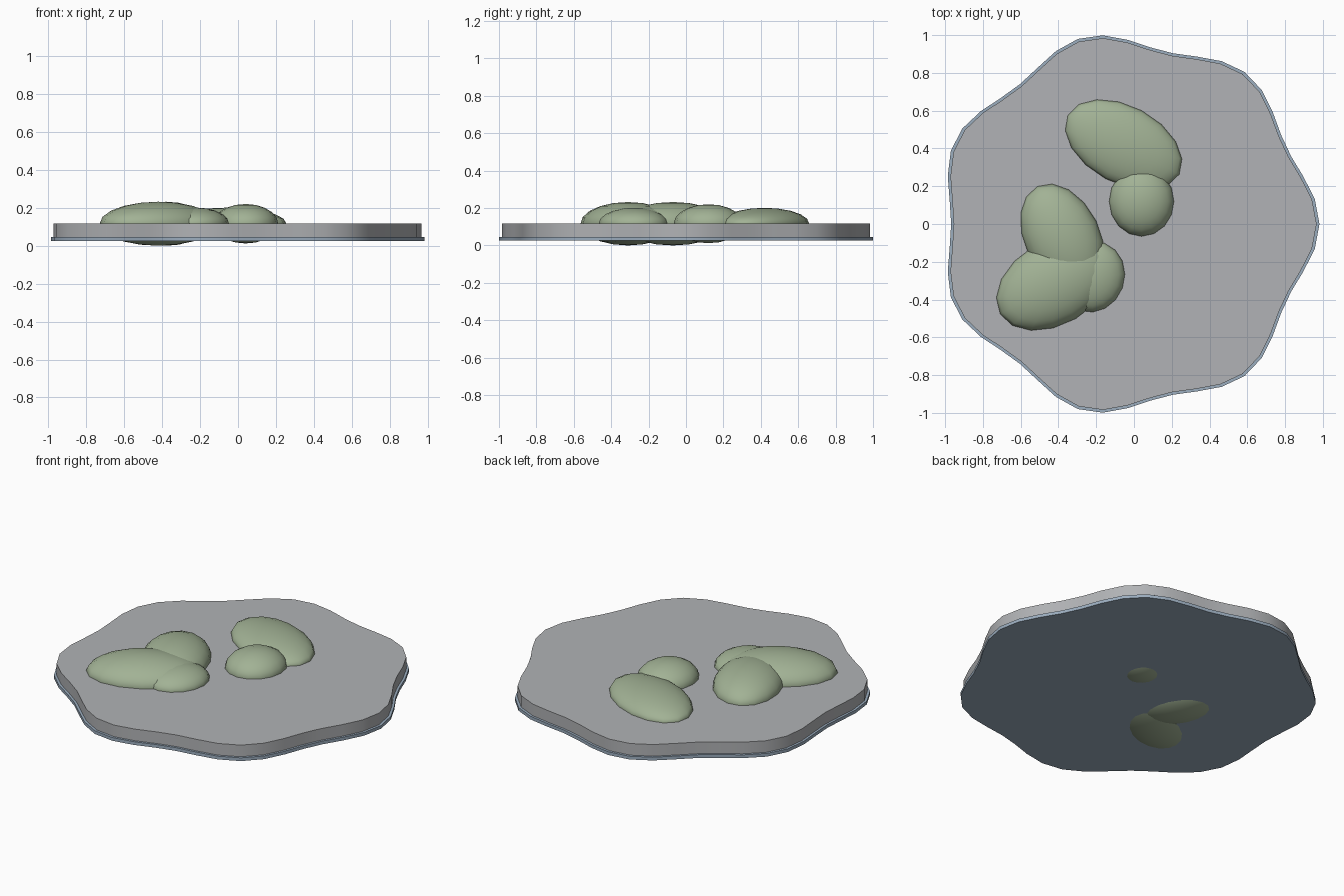
import bpy, bmesh, math

cube = bpy.data.objects.get("Cube")
if cube:
    bpy.data.objects.remove(cube, do_unlink=True)


def material(name, rgb):
    mat = bpy.data.materials.new(name)
    mat.use_nodes = True
    mat.diffuse_color = (*rgb, 1)
    bsdf = mat.node_tree.nodes["Principled BSDF"]
    bsdf.inputs["Base Color"].default_value = (*rgb, 1)
    bsdf.inputs["Roughness"].default_value = 0.8
    return mat


stone_grey = material("stone grey", (0.44, 0.45, 0.465))
rim_blue = material("pale steel blue", (0.33, 0.42, 0.52))
moss_green = material("moss green", (0.36, 0.445, 0.30))


def finish(obj, mat):
    obj.data.materials.append(mat)
    bpy.ops.object.select_all(action="DESELECT")
    obj.select_set(True)
    bpy.context.view_layer.objects.active = obj
    bpy.ops.object.shade_smooth_by_angle(angle=math.radians(30))


def wavy_slab(name, scale, low, high, mat, segments=48, lobes=7):
    """Extruded disc whose edge swells into evenly spaced lobes."""
    bm = bmesh.new()
    ring = []
    for i in range(segments):
        a = math.tau * i / segments
        r = scale * 0.975 * (1 + 0.042 * math.cos(lobes * a))
        ring.append(bm.verts.new((r * math.cos(a) - 0.034, r * math.sin(a), low)))
    base = bm.faces.new(ring)
    top = bmesh.ops.extrude_face_region(bm, geom=[base])["geom"]
    bmesh.ops.translate(bm, vec=(0, 0, high - low),
                        verts=[g for g in top if isinstance(g, bmesh.types.BMVert)])
    bmesh.ops.recalc_face_normals(bm, faces=bm.faces)
    mesh = bpy.data.meshes.new(name)
    bm.to_mesh(mesh)
    bm.free()
    obj = bpy.data.objects.new(name, mesh)
    bpy.context.collection.objects.link(obj)
    finish(obj, mat)


# Ground slab on a slightly wider thin rim
wavy_slab("rim", 1.0, 0.026, 0.046, rim_blue)
wavy_slab("ground_slab", 0.985, 0.044, 0.118, stone_grey)


def mound(name, x, y, size, angle):
    bpy.ops.mesh.primitive_uv_sphere_add(segments=16, ring_count=10, radius=1,
                                         location=(x, y, 0.116),
                                         rotation=(0, 0, math.radians(angle)))
    obj = bpy.context.object
    obj.name = name
    obj.scale = size
    finish(obj, moss_green)


# Overlapping flattened moss mounds
mound("back_mound", -0.055, 0.42, (0.335, 0.205, 0.085), -28)
mound("small_mound", 0.04, 0.12, (0.172, 0.186, 0.104), 0)
mound("middle_mound", -0.38, -0.07, (0.30, 0.20, 0.116), 116)
mound("front_mound", -0.42, -0.31, (0.334, 0.222, 0.116), 30)
mound("side_mound", -0.22, -0.28, (0.19, 0.17, 0.085), 70)
